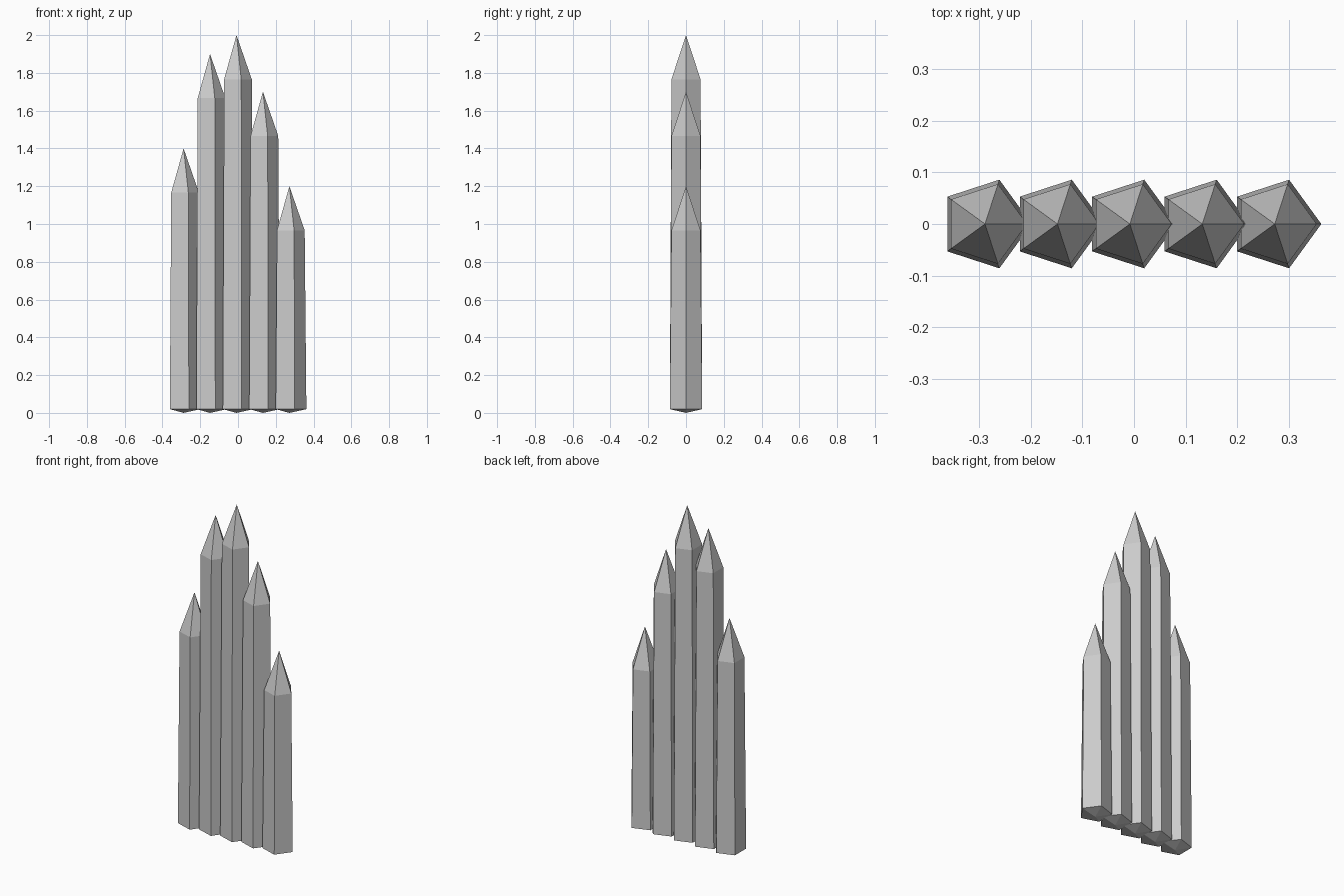
import bpy
import bmesh
from math import cos, sin, tau

SIDES = 5
SPACING = 0.14
FIRST_X = -0.288
TIP_HEIGHTS = (1.4, 1.9, 2.0, 1.7, 1.2)

cube = bpy.data.objects.get("Cube")
if cube:
    bpy.data.objects.remove(cube, do_unlink=True)

# Plain stone grey
stone = bpy.data.materials.new("stone_grey")
stone.use_nodes = True
grey = (0.6, 0.6, 0.6, 1)
stone.diffuse_color = grey
stone.node_tree.nodes["Principled BSDF"].inputs["Base Color"].default_value = grey


def ring(bm, radius, z):
    return [bm.verts.new((radius * cos(tau * i / SIDES), radius * sin(tau * i / SIDES), z))
            for i in range(SIDES)]


def make_spire(name, x, tip):
    """Tapered five-sided column with a pointed top and a shallow pointed foot."""
    bm = bmesh.new()
    foot = bm.verts.new((0, 0, 0))
    base = ring(bm, 0.09, 0.02)
    shoulder = ring(bm, 0.081, tip - 0.234)
    peak = bm.verts.new((0, 0, tip))
    for i in range(SIDES):
        j = (i + 1) % SIDES
        bm.faces.new((foot, base[j], base[i]))
        bm.faces.new((base[i], base[j], shoulder[j], shoulder[i]))
        bm.faces.new((shoulder[i], shoulder[j], peak))
    mesh = bpy.data.meshes.new(name)
    bm.to_mesh(mesh)
    bm.free()
    mesh.materials.append(stone)
    spire = bpy.data.objects.new(name, mesh)
    spire.location.x = x
    bpy.context.collection.objects.link(spire)


# Row of spires from right to left
for n, tip in enumerate(TIP_HEIGHTS):
    make_spire(f"spire_{n + 1}", FIRST_X + n * SPACING, tip)
